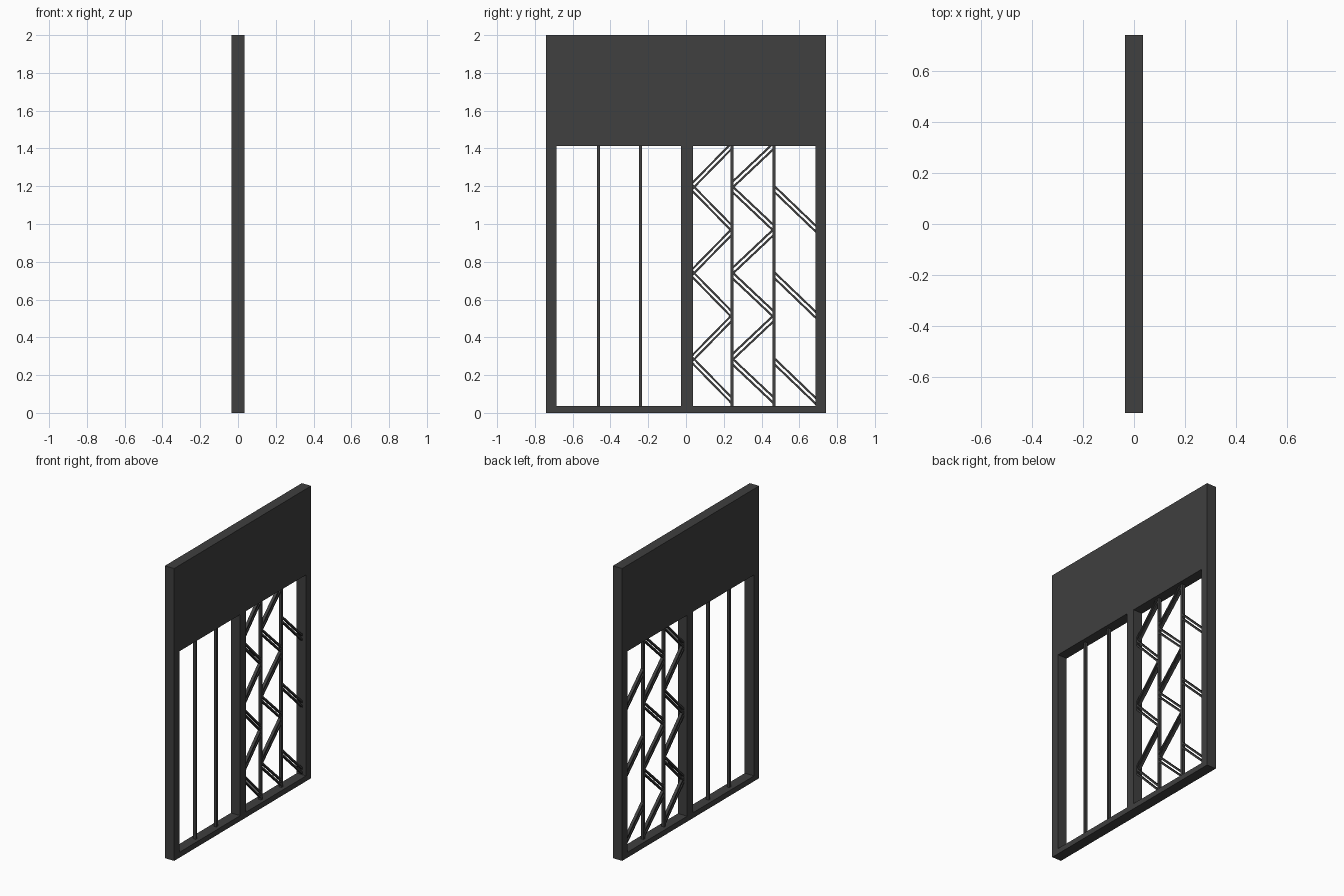
import bpy
import bmesh

cube = bpy.data.objects.get("Cube")
if cube:
    bpy.data.objects.remove(cube, do_unlink=True)

# One dark metal colour
metal = bpy.data.materials.new("dark_grey_metal")
metal.use_nodes = True
colour = (0.05, 0.05, 0.05, 1)
metal.diffuse_color = colour
metal.node_tree.nodes["Principled BSDF"].inputs["Base Color"].default_value = colour


def extrude(name, profiles, depth):
    """Extrude closed (y, z) profiles along x, centred on x = 0."""
    bm = bmesh.new()
    for points in profiles:
        face = bm.faces.new([bm.verts.new((-depth / 2, y, z)) for y, z in points])
        moved = bmesh.ops.extrude_face_region(bm, geom=[face])["geom"]
        verts = [g for g in moved if isinstance(g, bmesh.types.BMVert)]
        bmesh.ops.translate(bm, verts=verts, vec=(depth, 0, 0))
    bmesh.ops.recalc_face_normals(bm, faces=bm.faces)
    mesh = bpy.data.meshes.new(name)
    bm.to_mesh(mesh)
    bm.free()
    mesh.materials.append(metal)
    obj = bpy.data.objects.new(name, mesh)
    bpy.context.collection.objects.link(obj)
    return obj


def rect(y0, y1, z0, z1):
    return [(y0, z0), (y1, z0), (y1, z1), (y0, z1)]


def twin_strips(y0, z0, y1, z1):
    """Two parallel sloping strips with upright ends."""
    gap, half = 0.0155, 0.0075
    return [[(y0, z0 + s - half), (y1, z1 + s - half),
             (y1, z1 + s + half), (y0, z0 + s + half)] for s in (-gap, gap)]


DEPTH, THIN = 0.07, 0.02
HALF, INNER, SILL, HEAD = 0.74, 0.685, 0.037, 1.412

# Heavy frame
extrude("top_panel", [rect(-HALF, HALF, HEAD, 2)], DEPTH)
extrude("bottom_rail", [rect(-HALF, HALF, 0, SILL)], DEPTH)
extrude("front_post", [rect(-HALF, -INNER, SILL, HEAD)], DEPTH)
extrude("back_post", [rect(INNER, HALF, SILL, HEAD)], DEPTH)
extrude("middle_post", [rect(-0.027, 0.037, SILL, HEAD)], DEPTH)

# Slim upright bars
for i, y in enumerate((-0.463, -0.24, 0.243, 0.466)):
    extrude(f"upright_bar_{i + 1}", [rect(y - 0.0075, y + 0.0075, SILL, HEAD)], THIN)

# Zigzag lattice: falling strips in each bay, rising ones in the first two
bays = [(0.037, 0.243), (0.243, 0.466), (0.466, INNER)]
for i, (y0, y1) in enumerate(bays):
    strips = []
    for row in range(3):
        z = 0.275 + 0.456 * row
        strips += twin_strips(y0, z, y1, z - 0.21)
        if i < 2:
            strips += twin_strips(y0, z + 0.018, y1, z + 0.228)
    extrude(f"lattice_bay_{i + 1}", strips, THIN)
